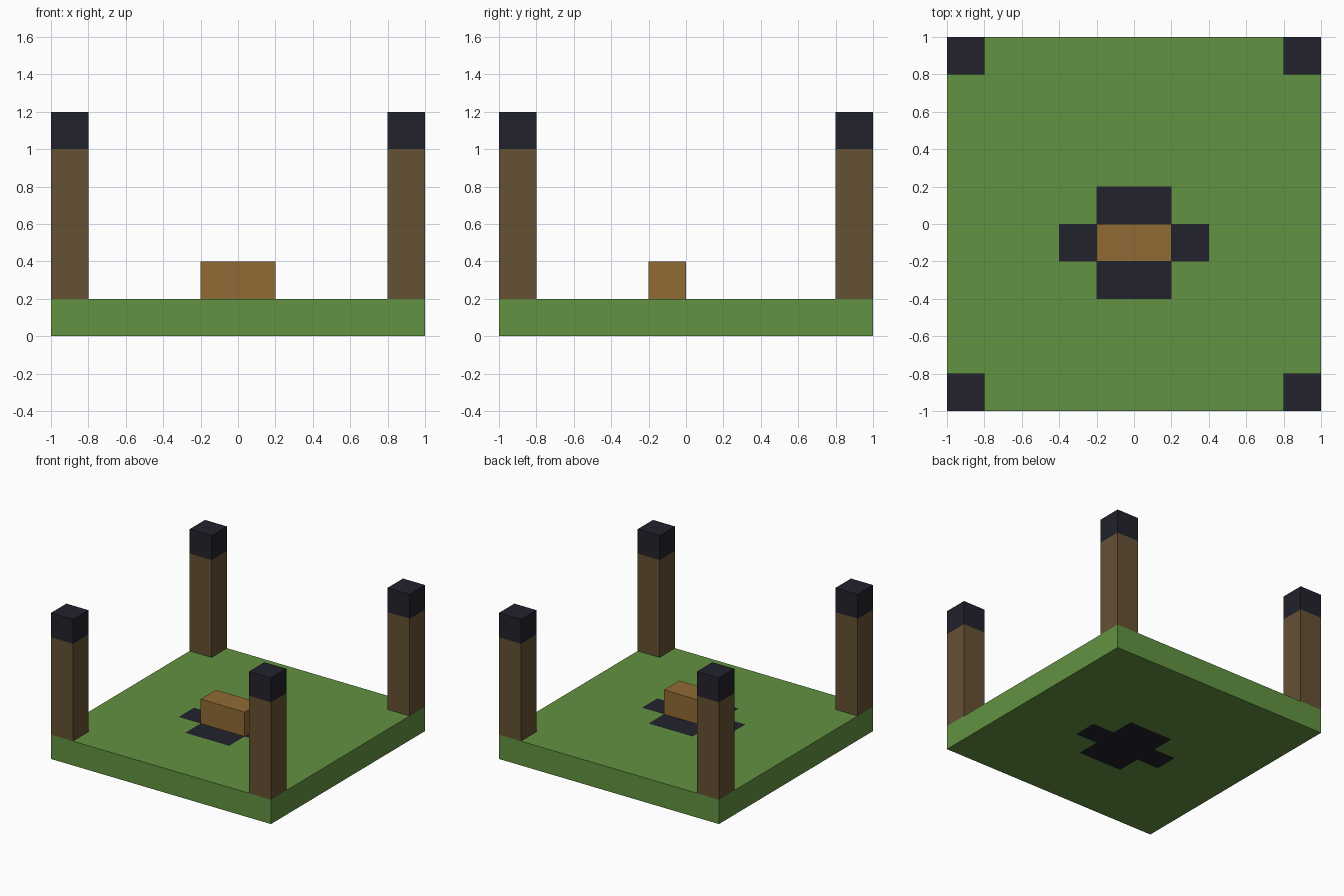
import bpy
import bmesh
from mathutils import Matrix, Vector

cube = bpy.data.objects.get("Cube")
if cube:
    bpy.data.objects.remove(cube, do_unlink=True)


def srgb(r, g, b):
    def lin(c):
        c /= 255
        return c / 12.92 if c <= 0.04045 else ((c + 0.055) / 1.055) ** 2.4
    return (lin(r), lin(g), lin(b), 1.0)


def material(name, color):
    mat = bpy.data.materials.new(name)
    mat.use_nodes = True
    mat.diffuse_color = color
    mat.node_tree.nodes["Principled BSDF"].inputs["Base Color"].default_value = color
    return mat


grass = material("grass green", srgb(98, 146, 65))
char = material("charcoal", srgb(34, 34, 44))
bark = material("dark wood", srgb(101, 81, 52))
plank = material("light wood", srgb(145, 107, 53))


def finish(name, bm, *mats):
    bmesh.ops.recalc_face_normals(bm, faces=bm.faces)
    mesh = bpy.data.meshes.new(name)
    bm.to_mesh(mesh)
    bm.free()
    for mat in mats:
        mesh.materials.append(mat)
    obj = bpy.data.objects.new(name, mesh)
    bpy.context.collection.objects.link(obj)
    return obj


def box(name, center, size, mat):
    bm = bmesh.new()
    place = Matrix.Translation(center) @ Matrix.Diagonal((*size, 1))
    bmesh.ops.create_cube(bm, size=1, matrix=place)
    return finish(name, bm, mat)


# Ground slab, cut along the outline of the scorched cross
bm = bmesh.new()
bmesh.ops.create_cube(bm, size=1, matrix=Matrix.Translation((0, 0, 0.1)) @ Matrix.Diagonal((2, 2, 0.2, 1)))
cuts = [((x, 0, 0), (1, 0, 0)) for x in (-0.4, -0.2, 0.2, 0.4)]
cuts += [((0, y, 0), (0, 1, 0)) for y in (-0.4, -0.2, 0, 0.2)]
for point, normal in cuts:
    bmesh.ops.bisect_plane(bm, geom=bm.verts[:] + bm.edges[:] + bm.faces[:],
                           plane_co=Vector(point), plane_no=Vector(normal))
for face in bm.faces:
    c = face.calc_center_median()
    dx, dy = abs(c.x), abs(c.y + 0.1)
    in_cross = (dx < 0.2 and dy < 0.3) or (dx < 0.4 and dy < 0.1)
    face.material_index = int(in_cross)
finish("ground_slab", bm, grass, char)

# Block lying in the middle of the cross
box("center_block", (0, -0.1, 0.3), (0.4, 0.2, 0.2), plank)

# Corner posts with dark caps
for side, x in (("left", 0.9), ("right", -0.9)):
    for end, y in (("front", -0.9), ("back", 0.9)):
        box(f"{end}_{side}_post", (x, y, 0.6), (0.2, 0.2, 0.8), bark)
        box(f"{end}_{side}_post_cap", (x, y, 1.1), (0.2, 0.2, 0.2), char)
